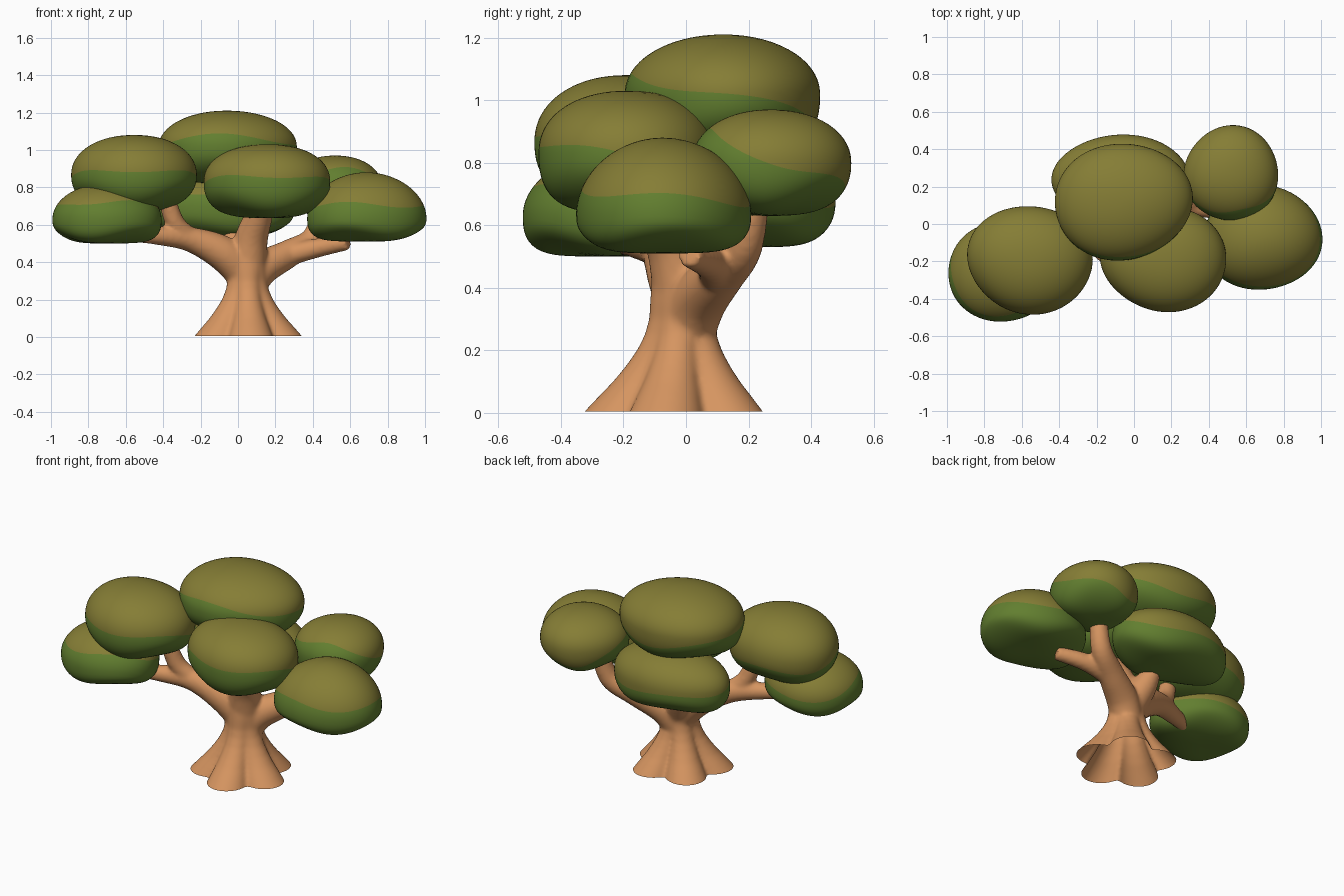
import bpy, bmesh, math
from mathutils import Vector

if "Cube" in bpy.data.objects:
    bpy.data.objects.remove(bpy.data.objects["Cube"])


def material(name, col):
    m = bpy.data.materials.new(name)
    m.diffuse_color = (*col, 1)
    m.use_nodes = True
    m.node_tree.nodes["Principled BSDF"].inputs["Base Color"].default_value = m.diffuse_color
    return m


OLIVE = material("olive_leaf", (0.235, 0.206, 0.036))
GREEN = material("green_leaf", (0.122, 0.21, 0.029))
BARK = material("tan_bark", (0.67, 0.30, 0.118))


def finish(bm, name, mats):
    for f in bm.faces:
        f.smooth = True
    bmesh.ops.recalc_face_normals(bm, faces=bm.faces)
    me = bpy.data.meshes.new(name)
    bm.to_mesh(me)
    bm.free()
    for m in mats:
        me.materials.append(m)
    ob = bpy.data.objects.new(name, me)
    bpy.context.collection.objects.link(ob)
    return ob


def spow(v, p):
    return math.copysign(abs(v) ** p, v)


# Foliage: flattened lumpy domes, olive above a wavy line and green below
def foliage(name, cx, cy, rx, ry, zb, zm, zt, zc, pup, plow, tilt, seed):
    SEG, RINGS = 72, 36
    bm = bmesh.new()
    rows = []
    for i in range(1, RINGS):
        t = i / RINGS
        row = []
        for k in range(SEG):
            a = 2 * math.pi * k / SEG
            # colour line height, lower at the back
            h = zc - zm - tilt * math.sin(a) + 0.014 * math.sin(3 * a + seed)
            if h > 0:
                split = math.acos(min(0.9, h / (zt - zm)) ** (1 / pup))
            else:
                split = math.pi - math.acos(min(0.85, -h / (zm - zb)) ** (1 / plow))
            c = split * t * 2 if t <= 0.5 else split + (math.pi - split) * (t - 0.5) * 2
            s, co = math.sin(c), math.cos(c)
            p = pup if co > 0 else plow
            r = s ** p * (1 + 0.02 * math.sin(2 * a + seed) + 0.018 * math.sin(3 * a + 2 * seed))
            z = zm + spow(co, p) * ((zt - zm) if co > 0 else (zm - zb))
            if co < 0:   # gentle lumps on the underside
                z += 0.035 * s * s * -co * math.sin(3 * a + seed)
            row.append(bm.verts.new((cx + rx * r * math.cos(a), cy + ry * r * math.sin(a), z)))
        rows.append(row)
    top = bm.verts.new((cx, cy, zt))
    bot = bm.verts.new((cx, cy, zb))
    for k in range(SEG):
        n = (k + 1) % SEG
        bm.faces.new((top, rows[0][k], rows[0][n]))
        bm.faces.new((bot, rows[-1][n], rows[-1][k])).material_index = 1
        for i in range(RINGS - 2):
            f = bm.faces.new((rows[i][k], rows[i + 1][k], rows[i + 1][n], rows[i][n]))
            f.material_index = 1 if i + 1 >= RINGS // 2 else 0
    finish(bm, name, (OLIVE, GREEN))


foliage("foliage_top", -0.06, 0.12, 0.365, 0.315, 0.82, 1.02, 1.21, 1.015, 0.98, 0.78, 0.06, 0.5)
foliage("foliage_back", -0.065, 0.24, 0.365, 0.24, 0.53, 0.69, 0.87, 0.71, 0.92, 0.7, 0.045, 2.0)
foliage("foliage_left_upper", -0.555, -0.19, 0.335, 0.29, 0.67, 0.865, 1.08, 0.85, 0.94, 0.88, 0.045, 3.1)
foliage("foliage_left_lower", -0.705, -0.26, 0.297, 0.26, 0.50, 0.63, 0.82, 0.68, 1.0, 0.7, 0.045, 4.2)
foliage("foliage_right_back", 0.52, 0.27, 0.258, 0.25, 0.63, 0.80, 0.97, 0.81, 0.95, 0.85, 0.09, 5.0)
foliage("foliage_right", 0.685, -0.075, 0.313, 0.285, 0.51, 0.635, 0.88, 0.69, 1.03, 0.72, 0.02, 1.2)
foliage("foliage_front", 0.16, -0.185, 0.335, 0.285, 0.635, 0.83, 1.03, 0.82, 0.92, 0.8, 0.045, 2.7)

# Trunk core with flared root lobes: (height, radius, lobe depth)
PROFILE = [(-0.05, 0.275, 0.22), (0.0, 0.25, 0.21), (0.05, 0.215, 0.2), (0.1, 0.18, 0.18),
           (0.15, 0.151, 0.15), (0.2, 0.126, 0.12), (0.25, 0.11, 0.08), (0.3, 0.102, 0.05),
           (0.36, 0.105, 0.02), (0.42, 0.105, 0.0), (0.48, 0.08, 0.0)]
bm = bmesh.new()
SEG = 80
prev = None
for z, r, d in PROFILE:
    ring = []
    for k in range(SEG):
        a = 2 * math.pi * k / SEG
        # broad rounded roots with narrow seams between them
        lobe = 1 + d * (2 * abs(math.cos(2.5 * (a + 0.2))) ** 0.8 - 1)
        ring.append(bm.verts.new((0.048 + r * lobe * math.cos(a),
                                  -0.028 * (1 - z / 0.5) + r * lobe * math.sin(a), z)))
    if prev:
        for k in range(SEG):
            n = (k + 1) % SEG
            bm.faces.new((prev[k], prev[n], ring[n], ring[k]))
    else:
        bm.faces.new(ring[::-1])
    prev = ring
bm.faces.new(prev)


# Branches: tapered tubes of (x, y, z, radius)
def branch(pts):
    dense = []
    for i in range(len(pts) - 1):
        p = [Vector(pts[max(0, min(len(pts) - 1, j))]) for j in range(i - 1, i + 3)]
        for s in range(6):
            t = s / 6
            dense.append(0.5 * (2 * p[1] + (p[2] - p[0]) * t
                                + (2 * p[0] - 5 * p[1] + 4 * p[2] - p[3]) * t * t
                                + (3 * p[1] - p[0] - 3 * p[2] + p[3]) * t ** 3))
    dense.append(Vector(pts[-1]))
    last, n = None, 20
    for i, q in enumerate(dense):
        d = (dense[min(i + 1, len(dense) - 1)] - dense[max(i - 1, 0)]).to_3d().normalized()
        u = d.cross(Vector((0.3, -0.9, 0.1))).normalized()
        w = d.cross(u)
        ring = [bm.verts.new(q.to_3d() + q[3] * (u * math.cos(2 * math.pi * k / n)
                                                 + w * math.sin(2 * math.pi * k / n)))
                for k in range(n)]
        if last:
            for k in range(n):
                m = (k + 1) % n
                bm.faces.new((last[k], last[m], ring[m], ring[k]))
        else:
            bm.faces.new(ring[::-1])
        last = ring
    bm.faces.new(last)


# front, left, left fork, right, right fork
branch([(0.05, 0, 0.36, 0.105), (0.07, -0.035, 0.52, 0.09), (0.11, -0.09, 0.64, 0.075), (0.14, -0.14, 0.72, 0.06)])
branch([(0.04, 0, 0.32, 0.09), (-0.07, -0.03, 0.44, 0.095), (-0.25, -0.08, 0.52, 0.068),
        (-0.42, -0.15, 0.54, 0.05), (-0.64, -0.24, 0.55, 0.033)])
branch([(-0.22, -0.07, 0.51, 0.05), (-0.33, -0.12, 0.6, 0.052), (-0.38, -0.15, 0.74, 0.047)])
branch([(0.05, 0, 0.25, 0.09), (0.12, 0.04, 0.36, 0.092), (0.27, 0.115, 0.445, 0.075),
        (0.4, 0.185, 0.53, 0.06), (0.45, 0.22, 0.70, 0.05)])
branch([(0.24, 0.10, 0.43, 0.06), (0.42, 0.08, 0.475, 0.052), (0.59, 0.01, 0.505, 0.04)])
# short back stub under the rear foliage
branch([(0.03, 0.02, 0.38, 0.09), (-0.01, 0.08, 0.48, 0.075), (-0.03, 0.13, 0.56, 0.05)])

# Fuse the trunk and branches into one smooth skin
raw = finish(bm, "trunk_core", (BARK,))
rm = raw.modifiers.new("fuse", "REMESH")
rm.mode = "VOXEL"
rm.voxel_size = 0.011
sm = raw.modifiers.new("soften", "SMOOTH")
sm.iterations = 9
dg = bpy.context.evaluated_depsgraph_get()
fused = bpy.data.meshes.new_from_object(raw.evaluated_get(dg))
bpy.data.objects.remove(raw)

# Cut the base open at ground level
bm = bmesh.new()
bm.from_mesh(fused)
bmesh.ops.bisect_plane(bm, geom=bm.verts[:] + bm.edges[:] + bm.faces[:], plane_co=(0, 0, 0.004),
                       plane_no=(0, 0, 1), clear_inner=True)
finish(bm, "trunk_and_branches", (BARK,))
